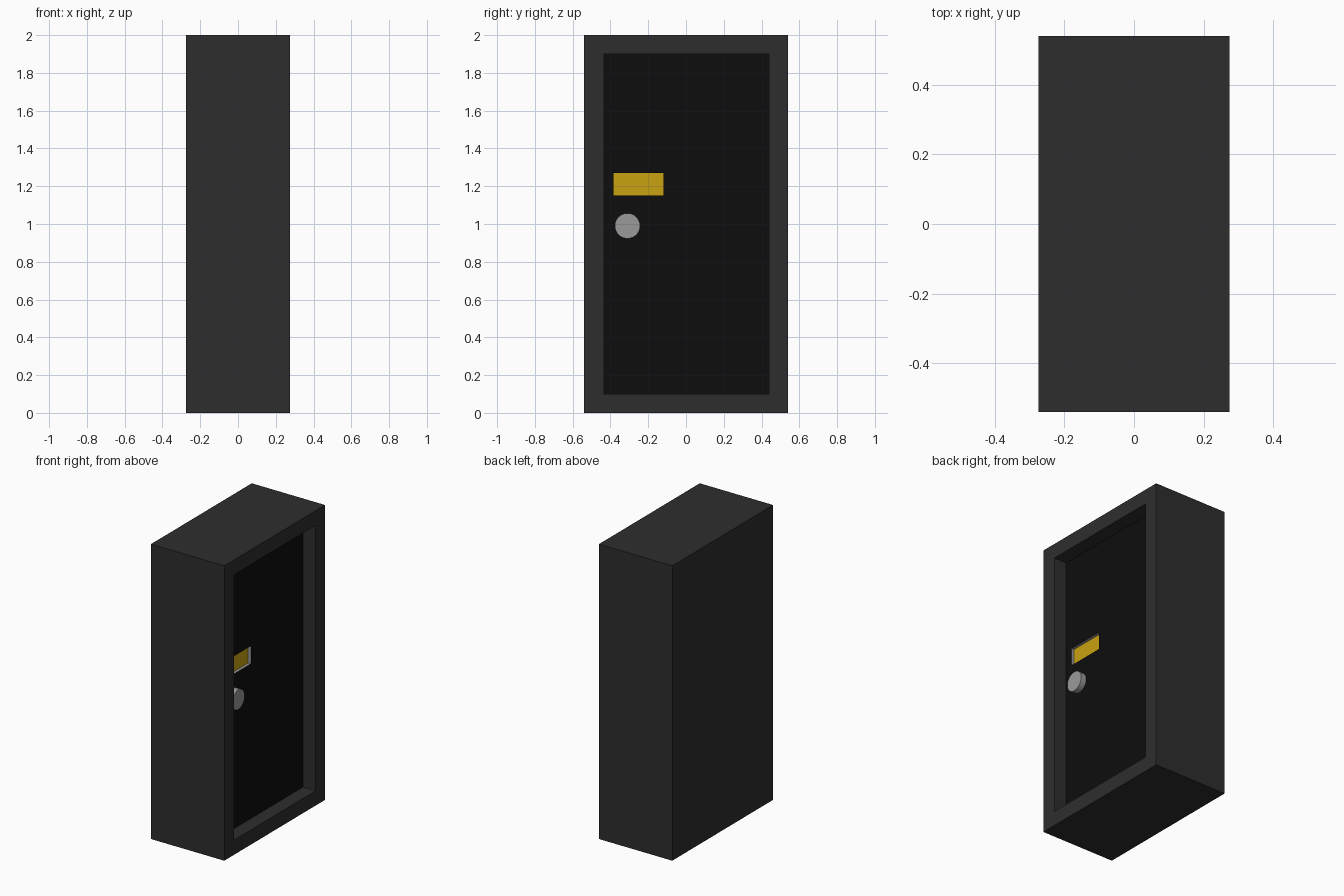
import bpy, bmesh, math

if "Cube" in bpy.data.objects:
    bpy.data.objects.remove(bpy.data.objects["Cube"])


def material(name, rgb):
    m = bpy.data.materials.new(name)
    m.diffuse_color = (*rgb, 1)
    m.use_nodes = True
    m.node_tree.nodes["Principled BSDF"].inputs["Base Color"].default_value = m.diffuse_color
    return m


dark = material("charcoal", (0.027, 0.027, 0.027))
black = material("black", (0.004, 0.004, 0.004))
gold = material("gold", (0.58, 0.36, 0.006))
grey = material("grey", (0.32, 0.32, 0.32))


def recessed_box(name, back, front, outer, inner, depth, mats):
    """Box with a rectangular pocket in its +x face.
    outer, inner = (y0, y1, z0, z1); mats = shell, pocket walls, pocket floor."""
    bm = bmesh.new()

    def ring(x, r):
        y0, y1, z0, z1 = r
        return [bm.verts.new((x, y, z)) for y, z in
                ((y0, z0), (y1, z0), (y1, z1), (y0, z1))]

    rings = [ring(back, outer), ring(front, outer),
             ring(front, inner), ring(front - depth, inner)]
    bm.faces.new(rings[0])
    for k in range(3):
        for i in range(4):
            j = (i + 1) % 4
            f = bm.faces.new((rings[k][i], rings[k][j],
                              rings[k + 1][j], rings[k + 1][i]))
            f.material_index = 1 if k == 2 else 0
    bm.faces.new(rings[3]).material_index = 2
    bmesh.ops.recalc_face_normals(bm, faces=bm.faces)
    mesh = bpy.data.meshes.new(name)
    bm.to_mesh(mesh)
    bm.free()
    for m in mats:
        mesh.materials.append(m)
    ob = bpy.data.objects.new(name, mesh)
    bpy.context.collection.objects.link(ob)
    return ob


# Cabinet shell with the doorway sunk into its right side
opening = (-0.435, 0.44, 0.10, 1.90)
recessed_box("cabinet", -0.275, 0.275, (-0.54, 0.54, 0, 2), opening,
             0.14, (dark, dark, dark))

# Door panel with a shallow display window
recessed_box("door", 0.135, 0.18, opening, (-0.385, -0.12, 1.15, 1.27),
             0.02, (black, grey, gold))

# Round knob
bpy.ops.mesh.primitive_cylinder_add(vertices=32, radius=0.067, depth=0.05,
                                    location=(0.195, -0.31, 0.99),
                                    rotation=(0, math.pi / 2, 0))
knob = bpy.context.object
knob.name = "knob"
knob.data.materials.append(grey)
bpy.ops.object.shade_smooth_by_angle(angle=math.radians(30))
